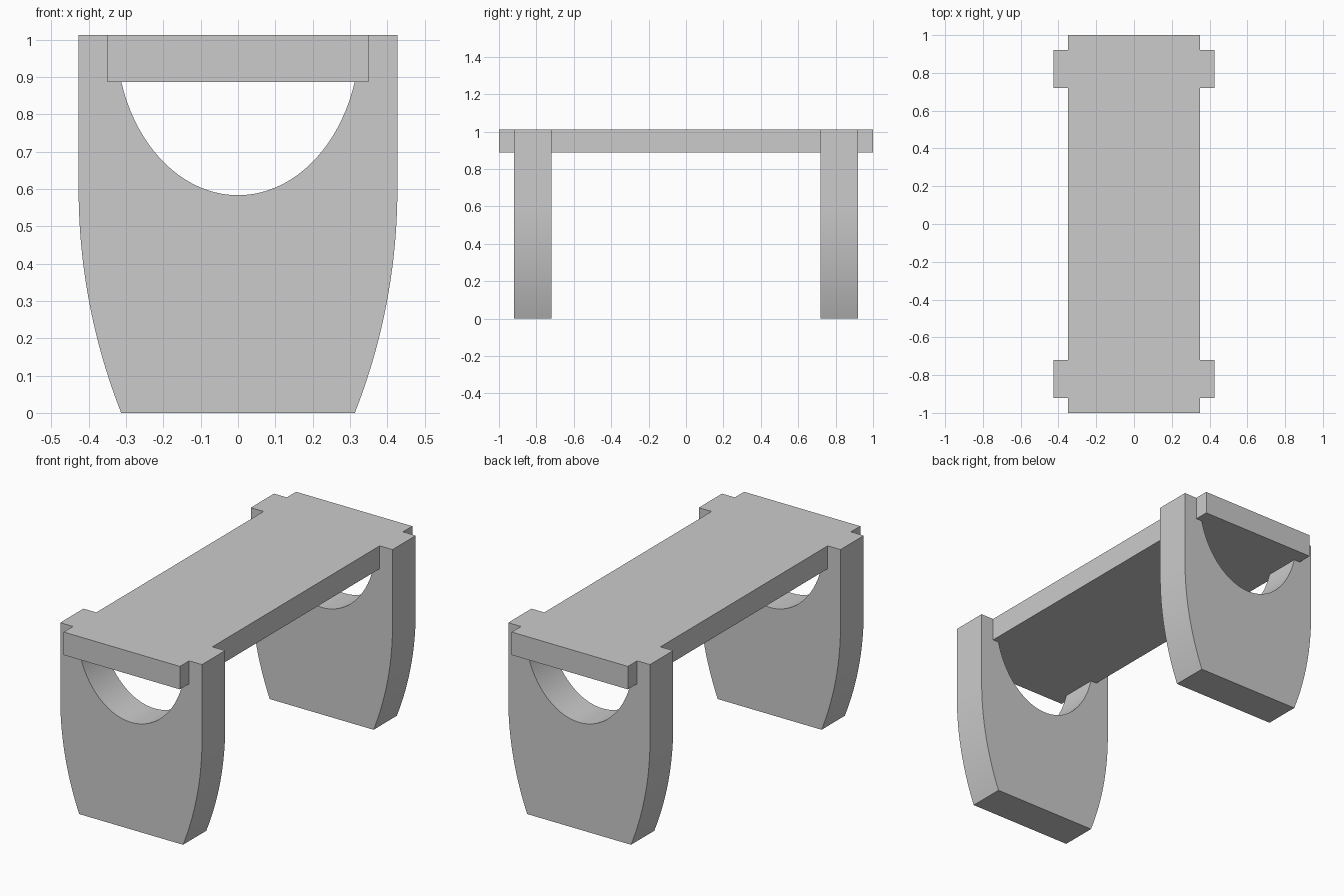
import bpy, bmesh
from math import sqrt, sin, cos, asin, acos, radians

if "Cube" in bpy.data.objects:
    bpy.data.objects.remove(bpy.data.objects["Cube"])

TOP, UNDER = 1.012, 0.887      # seat top and underside
SEAT_X = 0.35                  # half width of the seat


def extrude_profile(name, half, y0, y1):
    """Mirror a right-hand XZ profile across x = 0 and extrude it along y."""
    pts = half + [(-x, z) for x, z in reversed(half) if x > 1e-6]
    bm = bmesh.new()
    face = bm.faces.new([bm.verts.new((x, y0, z)) for x, z in pts])
    ext = bmesh.ops.extrude_face_region(bm, geom=[face])
    verts = [v for v in ext["geom"] if isinstance(v, bmesh.types.BMVert)]
    bmesh.ops.translate(bm, vec=(0, y1 - y0, 0), verts=verts)
    bmesh.ops.recalc_face_normals(bm, faces=bm.faces)
    mesh = bpy.data.meshes.new(name)
    bm.to_mesh(mesh)
    bm.free()
    obj = bpy.data.objects.new(name, mesh)
    bpy.context.collection.objects.link(obj)
    bpy.ops.object.select_all(action='DESELECT')
    obj.select_set(True)
    bpy.context.view_layer.objects.active = obj
    bpy.ops.object.shade_smooth_by_angle(angle=radians(20))
    return obj


# Elliptical hand opening, from the bottom centre up to the seat
A, B, N = 0.327, 0.429, 20
end = acos((TOP - UNDER) / B)
half = [(A * sin(end * i / N), TOP - B * cos(end * i / N)) for i in range(N + 1)]

# Notch that holds the seat, then the straight outer side
WIDE, FOOT, BEND = 0.427, 0.313, 0.6
half += [(SEAT_X, UNDER), (SEAT_X, TOP), (WIDE, TOP)]

# Outer side arcs inward to the foot
sag = WIDE - FOOT
R = (BEND ** 2 + sag ** 2) / (2 * sag)
sweep = asin(BEND / R)
half += [(WIDE - R * (1 - cos(sweep * i / N)), BEND - R * sin(sweep * i / N))
         for i in range(N + 1)]

# Two panel legs
for name, y in (("front_leg", -0.82), ("back_leg", 0.82)):
    extrude_profile(name, half, y - 0.1, y + 0.1)

# Seat plank
extrude_profile("seat", [(SEAT_X, TOP), (SEAT_X, UNDER)], -1, 1)
